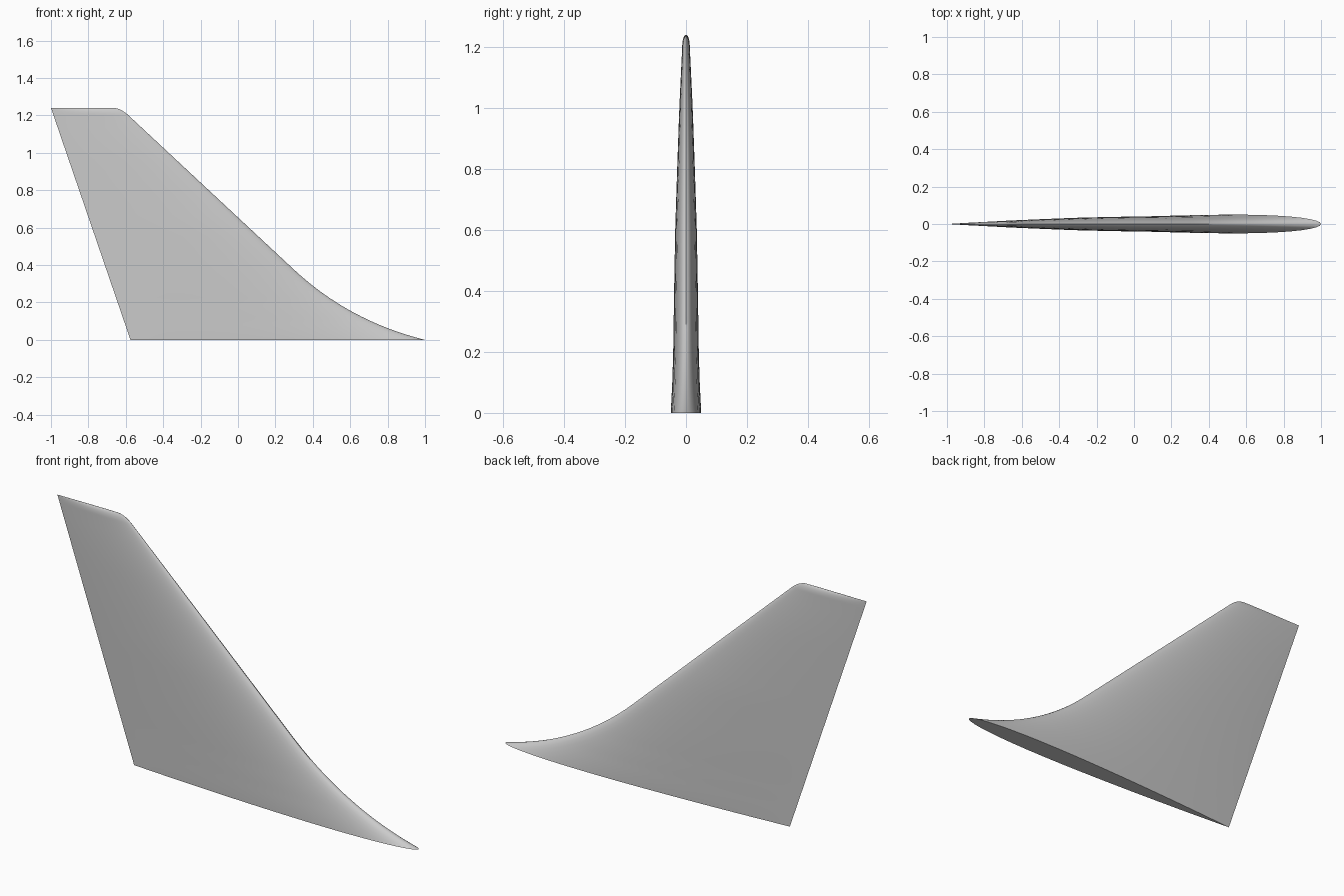
import bpy, bmesh, math

cube = bpy.data.objects.get("Cube")
if cube:
    bpy.data.objects.remove(cube, do_unlink=True)

HEIGHT = 1.24
SHOULDER = 1.2      # where the rounded tip begins
HALF = 24           # chord divisions per side


def bezier(a, b, c, t):
    return tuple((1 - t) ** 2 * p + 2 * t * (1 - t) * q + t * t * r
                 for p, q, r in zip(a, b, c))


def half_thickness(z):
    table = [(0, .05), (.1, .045), (.2, .042), (.4, .039), (.6, .0355),
             (.8, .029), (1.0, .022), (SHOULDER, .0125)]
    for (z0, t0), (z1, t1) in zip(table, table[1:]):
        if z <= z1:
            return t0 + (t1 - t0) * (z - z0) / (z1 - z0)
    # rounded tip closes to an edge
    s = min(1, (z - SHOULDER) / (HEIGHT - SHOULDER))
    return table[-1][1] * math.sqrt(1 - s * s)


def airfoil(u):
    # symmetric section with a sharp trailing edge, peak of about 1
    return 10 * (.2969 * math.sqrt(u) - .126 * u - .3516 * u ** 2
                 + .2843 * u ** 3 - .1036 * u ** 4)


# leading edge: swept root fillet, straight run, rounded tip corner
root, fillet_end = (1, 0), (.3, .375)
shoulder, tip = (-.585, SHOULDER), (-.67, HEIGHT)
edge = [bezier(root, (.595, .10), fillet_end, i / 20) for i in range(20)]
edge += [tuple(a + (b - a) * i / 14 for a, b in zip(fillet_end, shoulder))
         for i in range(14)]
edge += [bezier(shoulder, (-.628, HEIGHT), tip, i / 12) for i in range(13)]

# loft the sections from root to tip
bm = bmesh.new()
rings = []
for lead, z in edge:
    trail = -.575 - .425 * z / HEIGHT
    thick = half_thickness(z)
    ring = []
    for i in range(2 * HALF):
        a = math.pi * i / HALF
        u = (1 - math.cos(a)) / 2
        side = 0 if i in (0, HALF) else (1 if i < HALF else -1)
        ring.append(bm.verts.new((lead + (trail - lead) * u,
                                  side * thick * airfoil(u), z)))
    rings.append(ring)
for low, high in zip(rings, rings[1:]):
    for i in range(2 * HALF):
        j = (i + 1) % (2 * HALF)
        bm.faces.new((low[i], low[j], high[j], high[i]))
bm.faces.new(rings[0])
bmesh.ops.remove_doubles(bm, verts=bm.verts, dist=1e-5)
bmesh.ops.recalc_face_normals(bm, faces=bm.faces)

mesh = bpy.data.meshes.new("tail_fin")
bm.to_mesh(mesh)
bm.free()
fin = bpy.data.objects.new("tail_fin", mesh)
bpy.context.collection.objects.link(fin)

# plain grey finish
grey = bpy.data.materials.new("light_grey")
grey.use_nodes = True
colour = (.6, .6, .6, 1)
grey.diffuse_color = colour
grey.node_tree.nodes["Principled BSDF"].inputs["Base Color"].default_value = colour
mesh.materials.append(grey)

bpy.ops.object.select_all(action="DESELECT")
fin.select_set(True)
bpy.context.view_layer.objects.active = fin
bpy.ops.object.shade_smooth_by_angle(angle=math.radians(40))
